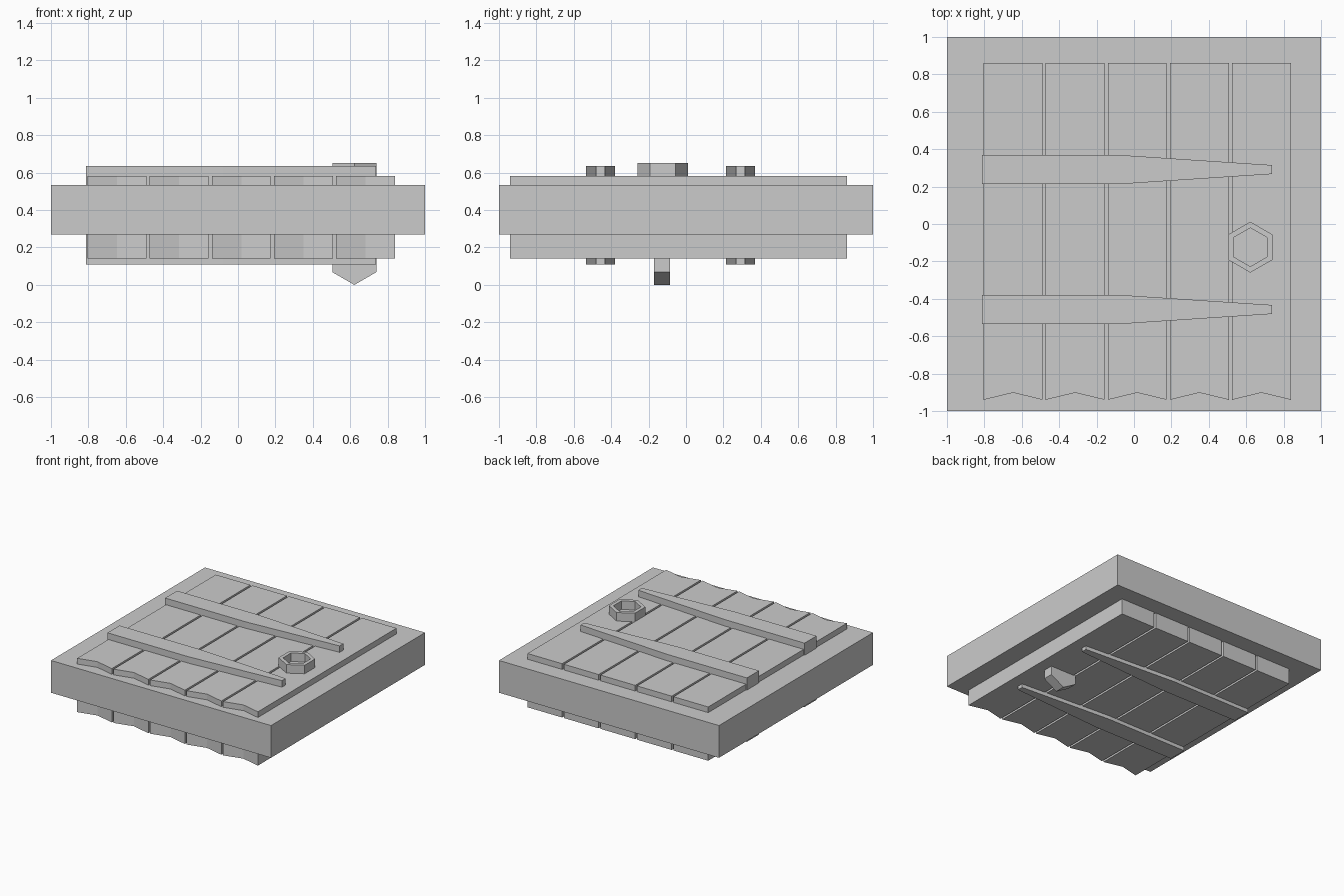
import bpy
import math

cube = bpy.data.objects.get("Cube")
if cube:
    bpy.data.objects.remove(cube, do_unlink=True)

grey = bpy.data.materials.new("plain_grey")
grey.use_nodes = True
grey.diffuse_color = (0.6, 0.6, 0.6, 1)
grey.node_tree.nodes["Principled BSDF"].inputs["Base Color"].default_value = (0.6, 0.6, 0.6, 1)


def add_mesh(name, verts, faces):
    mesh = bpy.data.meshes.new(name)
    mesh.from_pydata(verts, [], faces)
    mesh.materials.append(grey)
    obj = bpy.data.objects.new(name, mesh)
    bpy.context.collection.objects.link(obj)
    return obj


def prism(name, outline, low, high):
    """Extrude a counter-clockwise xy outline between two heights."""
    n = len(outline)
    verts = [(x, y, z) for z in (low, high) for x, y in outline]
    faces = [tuple(reversed(range(n))), tuple(range(n, 2 * n))]
    faces += [(i, (i + 1) % n, n + (i + 1) % n, n + i) for i in range(n)]
    return add_mesh(name, verts, faces)


def hexagon(radius):
    return [(radius * math.sin(-k * math.pi / 3), radius * math.cos(k * math.pi / 3))
            for k in range(6)]


# Square frame slab
prism("frame", [(-1, -1), (1, -1), (1, 1), (-1, 1)], 0.27, 0.535)

# Five planks with notched front ends
for i in range(5):
    left = -0.804 + i * 0.332
    right = left + 0.315
    prism(f"plank_{i + 1}",
          [(left, -0.94), ((left + right) / 2, -0.902), (right, -0.94),
           (right, 0.86), (left, 0.86)], 0.14, 0.582)

# Two tapered hinge straps showing on both sides
for name, y in (("front_strap", -0.457), ("back_strap", 0.291)):
    half = [(-0.812, 0.078), (-0.08, 0.078), (0.737, 0.024)]
    outline = [(x, y - w) for x, w in half] + [(x, y + w) for x, w in reversed(half)]
    prism(name, outline, 0.11, 0.635)

# Hexagonal ring handle lying on the top
outer, inner = hexagon(0.136), hexagon(0.103)
rings = [(outer, 0.57), (outer, 0.652), (inner, 0.652), (inner, 0.57)]
verts = [(x, y, z) for loop, z in rings for x, y in loop]
faces = [(r * 6 + i, r * 6 + (i + 1) % 6,
          (r + 1) % 4 * 6 + (i + 1) % 6, (r + 1) % 4 * 6 + i)
         for r in range(4) for i in range(6)]
ring = add_mesh("ring_handle", verts, faces)
ring.location = (0.622, -0.124, 0)

# Hexagonal knob standing on edge below
knob = prism("lower_knob", hexagon(0.136), -0.042, 0.042)
knob.rotation_euler = (math.pi / 2, 0, 0)
knob.location = (0.622, -0.128, 0.136)
